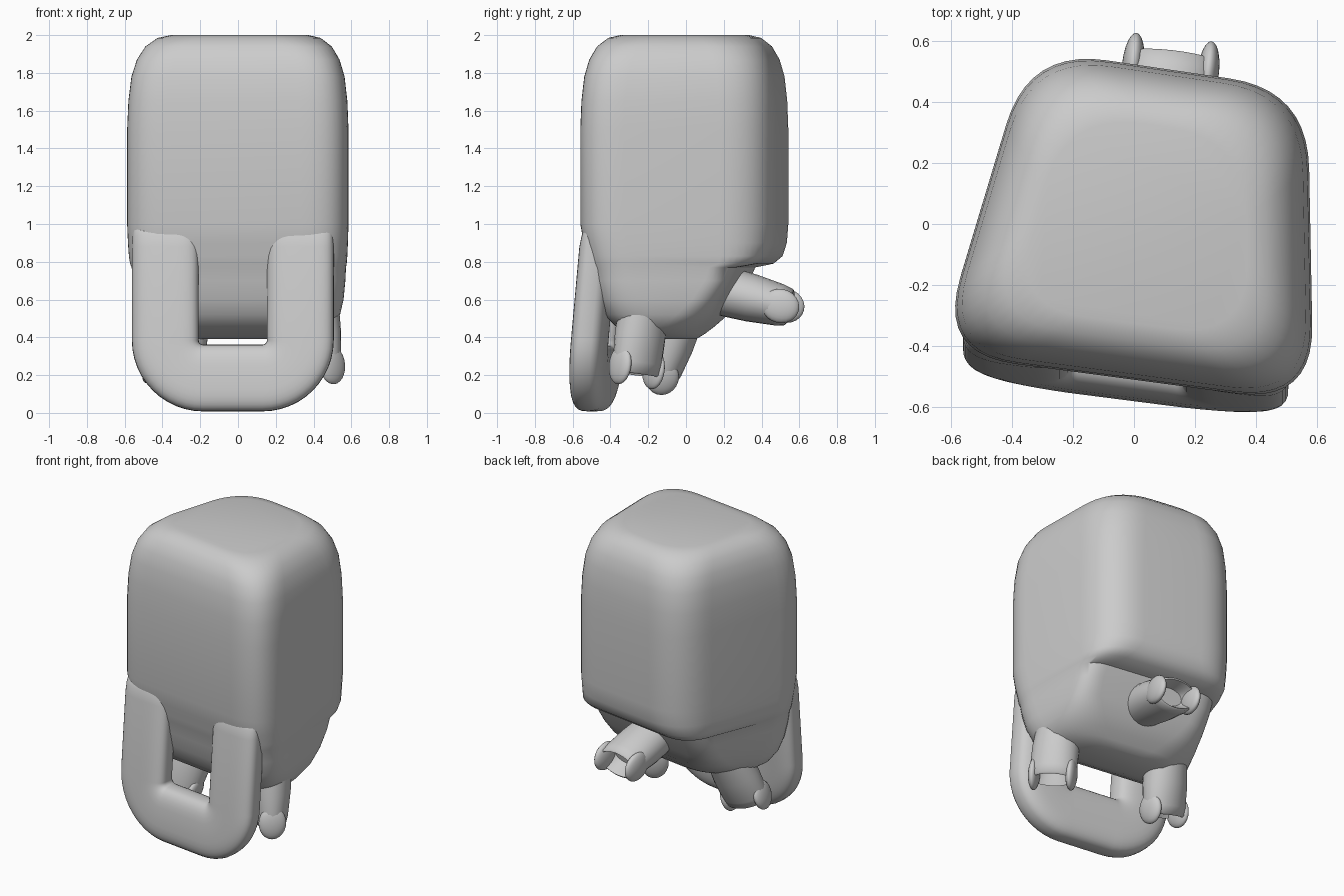
import bpy, bmesh, math
from mathutils import Vector, Matrix

cube = bpy.data.objects.get("Cube")
if cube:
    bpy.data.objects.remove(cube, do_unlink=True)

grey = bpy.data.materials.new("plain_grey")
grey.use_nodes = True
GREY = (0.6, 0.6, 0.6, 1)
grey.diffuse_color = GREY
grey.node_tree.nodes["Principled BSDF"].inputs["Base Color"].default_value = GREY


def loft(name, rings, angle=50):
    """Skin a list of equal-length rings and cap both ends."""
    bm = bmesh.new()
    loops = [[bm.verts.new(p) for p in ring] for ring in rings]
    n = len(loops[0])
    for a, b in zip(loops, loops[1:]):
        for i in range(n):
            j = (i + 1) % n
            bm.faces.new((a[i], a[j], b[j], b[i]))
    bm.faces.new(loops[0][::-1])
    bm.faces.new(loops[-1])
    bmesh.ops.recalc_face_normals(bm, faces=bm.faces)
    mesh = bpy.data.meshes.new(name)
    bm.to_mesh(mesh)
    bm.free()
    mesh.materials.append(grey)
    obj = bpy.data.objects.new(name, mesh)
    bpy.context.collection.objects.link(obj)
    bpy.ops.object.select_all(action='DESELECT')
    obj.select_set(True)
    bpy.context.view_layer.objects.active = obj
    bpy.ops.object.shade_smooth_by_angle(angle=math.radians(angle))
    return obj


# Body: skewed rounded block, tapering below with a stepped back
CORNERS = [(-0.645, -0.425), (0.59, -0.59), (0.57, 0.44), (-0.345, 0.575)]


def body_ring(z, scale, front=0, back=0, rear_round=0.26, steps=10):
    shift = (front, front, -back, -back)
    radii = (0.26, 0.26, rear_round, rear_round)
    pts = [Vector((x * scale, y * scale + s, z)) for (x, y), s in zip(CORNERS, shift)]
    ring = []
    for i, p in enumerate(pts):
        a, b = pts[i - 1], pts[(i + 1) % 4]
        a = p + (a - p).normalized() * min(radii[i], (a - p).length * 0.45)
        b = p + (b - p).normalized() * min(radii[i], (b - p).length * 0.45)
        for k in range(steps + 1):
            t = k / steps
            ring.append(a * (1 - t) ** 2 + p * 2 * t * (1 - t) + b * t * t)
    return ring


LEVELS = [
    (2.0, 0.64), (1.985, 0.75), (1.94, 0.85), (1.87, 0.92), (1.78, 0.965),
    (1.65, 0.99), (1.5, 1), (1.0, 1),
    (0.9, 0.995, 0.015, 0.005), (0.83, 0.99, 0.03, 0.03, 0.22),
    (0.79, 0.985, 0.035, 0.08, 0.18), (0.77, 0.98, 0.04, 0.18, 0.13),
    (0.7, 0.975, 0.05, 0.21, 0.12), (0.6, 0.96, 0.07, 0.26, 0.13),
    (0.52, 0.93, 0.085, 0.29, 0.17), (0.46, 0.87, 0.11, 0.32, 0.2),
    (0.42, 0.76, 0.13, 0.31, 0.2), (0.39, 0.55, 0.1, 0.24, 0.2),
]
loft("body", [body_ring(*lv) for lv in LEVELS])

# Handle: flat rounded bar swept along a U, leaning into the front
LEFT, RIGHT, LOW, TOP, BEND = -0.385, 0.33, 0.185, 1.0, 0.2
path = [(LEFT, TOP - 0.02 * k, 0, -1, f) for k, f in ((0, 0.5), (1, 0.75), (3, 0.92), (6, 1))]
for cx, start in ((LEFT + BEND, math.pi), (RIGHT - BEND, 1.5 * math.pi)):
    for k in range(13):
        a = start + math.pi / 2 * k / 12
        path.append((cx + BEND * math.cos(a), LOW + BEND + BEND * math.sin(a),
                     -math.sin(a), math.cos(a), 1))
path += [(RIGHT, z, 0, 1, f) for _, z, _, _, f in path[3::-1]]


def handle_ring(x, z, dx, dz, fat, n=32):
    ring = []
    for i in range(n):
        a = 2 * math.pi * i / n
        c, s = math.cos(a), math.sin(a)
        w = 0.177 * (0.8 + 0.2 * fat) * math.copysign(abs(c) ** 0.65, c)
        t = 0.092 * fat * math.copysign(abs(s) ** 0.65, s)
        px, pz = x + w * dz, z - w * dx
        ring.append((px, -0.502 + 0.09 * pz - 0.128 * px + t, pz))
    return ring


loft("front_handle", [handle_ring(*p) for p in path])


# Joint sockets: hollow stub with two rounded prongs
def oval(rx, ry, z, n=24):
    return [Vector((rx * math.cos(2 * math.pi * i / n), ry * math.sin(2 * math.pi * i / n), z))
            for i in range(n)]


def ball(rx, ry, rz, centre, n=12):
    arcs = [math.pi * (k + 0.15) / (n + 0.3) for k in range(n + 1)]
    return [[p + Vector(centre) for p in oval(rx * math.sin(a), ry * math.sin(a), -rz * math.cos(a))]
            for a in arcs]


STUB = ((0.9, 0.85, -0.1), (1, 0.82, 0.3), (1, 0.72, 0.7), (0.97, 0.64, 0.84),
        (0.9, 0.56, 0.86), (0.8, 0.48, 0.78), (0.6, 0.35, 0.62))


def socket(name, base, tip, side, size):
    base, tip = Vector(base), Vector(tip)
    axis = (tip - base).normalized()
    x = (Vector(side) - axis * axis.dot(Vector(side))).normalized()
    y = axis.cross(x)
    frame = Matrix.Translation(base) @ Matrix((x, y, axis)).transposed().to_4x4()
    length = (tip - base).length
    stub = [oval(size * r, size * q, length * h) for r, q, h in STUB]
    loft(name + "_stub", stub).matrix_world = frame
    for label, s in (("a", -1), ("b", 1)):
        prong = ball(size * 0.23, size * 0.58, length * 0.27, (s * size * 0.8, 0, length * 0.76))
        loft(name + "_prong_" + label, prong).matrix_world = frame


socket("back_socket", (0.09, 0.24, 0.635), (0.13, 0.6, 0.545), (1, -0.13, 0), 0.155)
socket("left_socket", (0.41, -0.23, 0.53), (0.43, -0.27, 0.15), (0.64, -0.77, 0), 0.145)
socket("right_socket", (-0.29, -0.05, 0.46), (-0.37, -0.16, 0.14), (1, 0.1, -0.2), 0.15)
